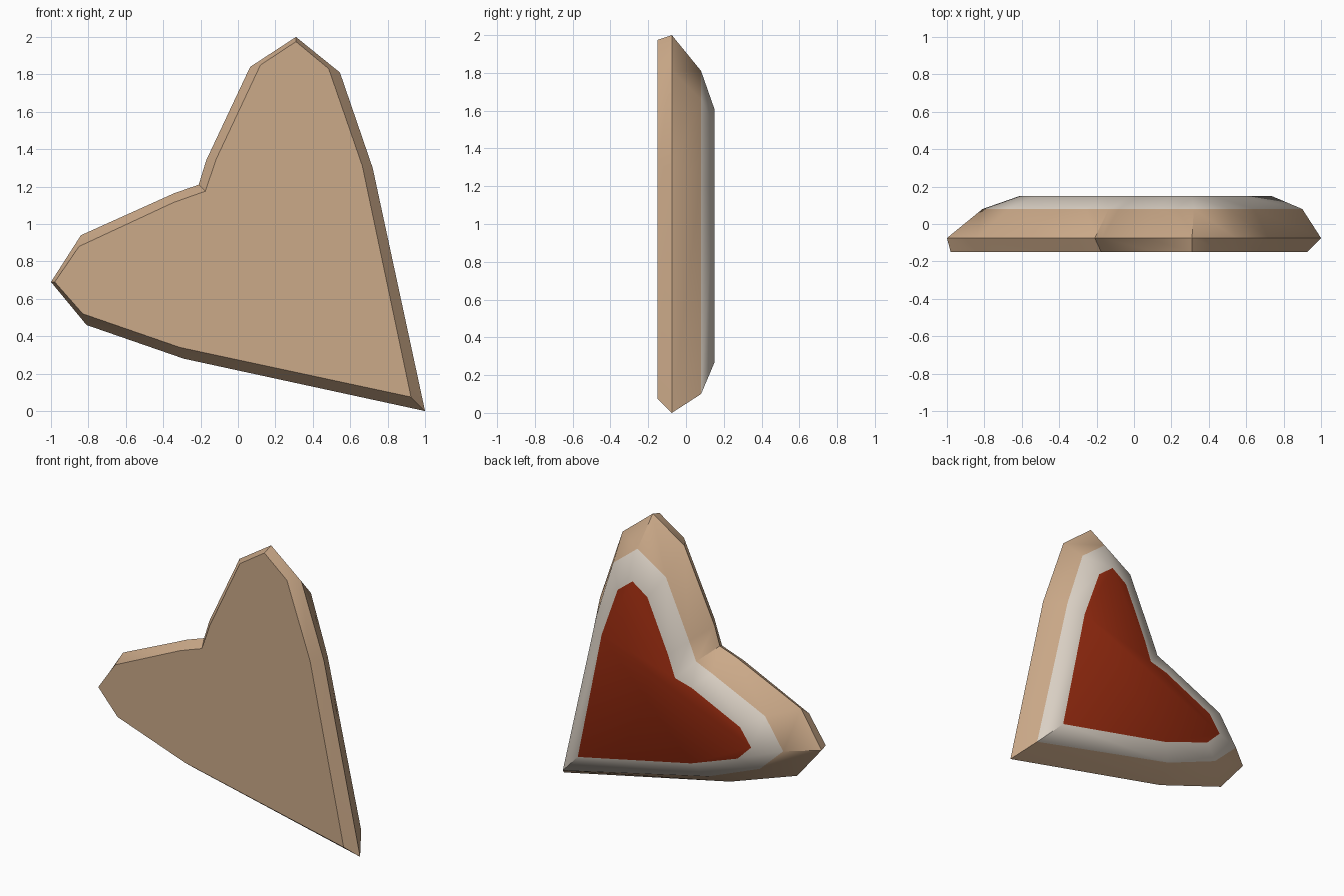
import bpy
import bmesh
from math import radians

default_cube = bpy.data.objects.get("Cube")
if default_cube:
    bpy.data.objects.remove(default_cube, do_unlink=True)


def make_material(name, colour):
    """Create a matte material with one flat colour."""
    material = bpy.data.materials.new(name)
    material.use_nodes = True
    material.diffuse_color = (*colour, 1)
    shader = material.node_tree.nodes["Principled BSDF"]
    shader.inputs["Base Color"].default_value = (*colour, 1)
    shader.inputs["Roughness"].default_value = 0.9
    return material


materials = [
    make_material("biscuit tan", (0.6, 0.4, 0.25)),
    make_material("cream icing", (0.71, 0.64, 0.56)),
    make_material("red jam", (0.31, 0.024, 0.005)),
]
BISCUIT, ICING, JAM = range(len(materials))

# Heart outlines as (x, z), from the pointed tip round over both lobes
flat_front = [
    (.925, .075), (.665, 1.31), (.485, 1.83), (.31, 1.975),
    (.12, 1.85), (-.115, 1.35), (-.175, 1.175), (-.345, 1.115),
    (-.85, .88), (-.98, .69), (-.83, .52), (-.31, .34)]
widest_rim = [
    (1, 0), (.72, 1.3), (.545, 1.81), (.31, 2),
    (.065, 1.84), (-.17, 1.34), (-.21, 1.21), (-.34, 1.165),
    (-.84, .94), (-1, .69), (-.81, .46), (-.29, .28)]
icing_edge = [
    (.9, .1), (.64, 1.25), (.51, 1.66), (.32, 1.81),
    (.1, 1.67), (-.08, 1.27), (-.135, 1.14), (-.255, 1.09),
    (-.67, .9), (-.81, .69), (-.63, .52), (-.23, .36)]
jam_edge = [
    (.735, .265), (.55, 1.17), (.425, 1.52), (.31, 1.61),
    (.195, 1.53), (.035, 1.17), (-.02, 1.02), (-.15, .985),
    (-.525, .81), (-.61, .69), (-.505, .585), (-.145, .455)]


def add_ring(bm, outline, depth):
    return [bm.verts.new((x, depth, z)) for x, z in outline]


def bridge(bm, ring_a, ring_b, material_index):
    """Join two matching rings with a band of quads."""
    count = len(ring_a)
    for i in range(count):
        j = (i + 1) % count
        face = bm.faces.new((ring_a[i], ring_a[j], ring_b[j], ring_b[i]))
        face.material_index = material_index


# Stack the outlines from front to back
bm = bmesh.new()
front = add_ring(bm, flat_front, -0.15)
rim = add_ring(bm, widest_rim, -0.075)
shoulder = add_ring(bm, icing_edge, 0.08)
top = add_ring(bm, jam_edge, 0.15)

bridge(bm, front, rim, BISCUIT)
bridge(bm, rim, shoulder, BISCUIT)
bridge(bm, shoulder, top, ICING)
bm.faces.new(front).material_index = BISCUIT
bm.faces.new(top).material_index = JAM
bmesh.ops.recalc_face_normals(bm, faces=bm.faces)

mesh = bpy.data.meshes.new("heart_biscuit")
bm.to_mesh(mesh)
bm.free()
for material in materials:
    mesh.materials.append(material)

heart_biscuit = bpy.data.objects.new("heart_biscuit", mesh)
bpy.context.collection.objects.link(heart_biscuit)

# Soft icing and sides, crisp front bevel
bpy.ops.object.select_all(action="DESELECT")
heart_biscuit.select_set(True)
bpy.context.view_layer.objects.active = heart_biscuit
bpy.ops.object.shade_smooth_by_angle(angle=radians(40))
